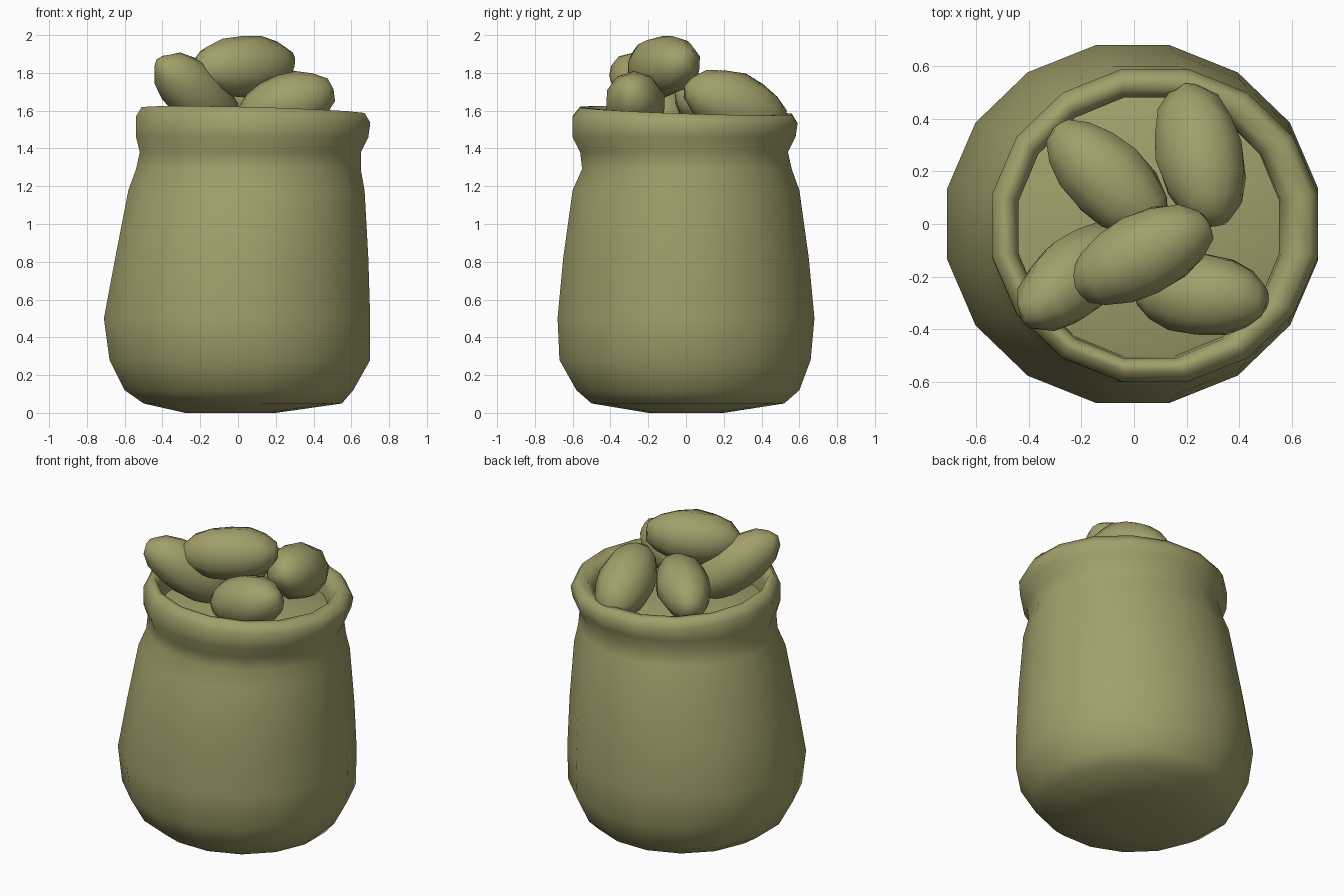
import bpy
import bmesh
import math
import random
from mathutils import Vector

random.seed(4)
SIDES = 16

cube = bpy.data.objects.get("Cube")
if cube:
    bpy.data.objects.remove(cube, do_unlink=True)

# One burlap colour for everything
burlap = bpy.data.materials.new("olive_burlap")
burlap.use_nodes = True
color = (0.36, 0.345, 0.145, 1)
burlap.diffuse_color = color
burlap.node_tree.nodes["Principled BSDF"].inputs["Base Color"].default_value = color


def finish(name, bm):
    """Turn a bmesh into a smooth shaded object."""
    bmesh.ops.recalc_face_normals(bm, faces=bm.faces)
    for face in bm.faces:
        face.smooth = True
    mesh = bpy.data.meshes.new(name)
    bm.to_mesh(mesh)
    bm.free()
    mesh.materials.append(burlap)
    obj = bpy.data.objects.new(name, mesh)
    bpy.context.scene.collection.objects.link(obj)
    return obj


def ring(bm, height, left, right, front, back):
    """Ring of vertices fitted to its extents, with the mouth tipped."""
    verts = []
    tip = 0.025 if height > 1.5 else 0
    for i in range(SIDES):
        angle = math.tau * (i + 0.5) / SIDES
        reach = 1 / math.cos(math.pi / SIDES)
        x = (left + right) / 2 + (right - left) / 2 * reach * math.cos(angle)
        y = (front + back) / 2 + (back - front) / 2 * reach * math.sin(angle)
        lift = tip * math.cos(angle - math.radians(230))
        verts.append(bm.verts.new((x, y, height + lift)))
    return verts


def skin(bm, rings):
    """Bridge consecutive rings with quads."""
    for low, high in zip(rings, rings[1:]):
        for i in range(SIDES):
            j = (i + 1) % SIDES
            bm.faces.new((low[i], low[j], high[j], high[i]))


# Sack: base, bulging body, neck, rolled lip and inner wall
sections = [
    (0, -.28, .2, -.2, .2),
    (.05, -.5, .55, -.5, .52),
    (.12, -.6, .61, -.58, .6),
    (.28, -.68, .7, -.67, .66),
    (.5, -.71, .7, -.68, .68),
    (.82, -.65, .69, -.65, .65),
    (1.18, -.58, .67, -.6, .6),
    (1.29, -.54, .65, -.55, .56),
    (1.38, -.52, .65, -.56, .54),
    (1.46, -.54, .69, -.6, .58),
    (1.55, -.54, .7, -.6, .59),
    (1.6, -.51, .67, -.56, .56),
    (1.6, -.47, .6, -.53, .51),
    (1.54, -.44, .56, -.51, .48),
    (1.4, -.44, .55, -.5, .48),
]
bm = bmesh.new()
rings = [ring(bm, *section) for section in sections]
skin(bm, rings)
bm.faces.new(rings[0])
finish("sack", bm)

# Mounded filling inside the mouth
bm = bmesh.new()
mound = [ring(bm, 1.44, -.46, .57, -.52, .5), ring(bm, 1.5, -.25, .35, -.3, .28)]
skin(bm, mound)
bm.faces.new(mound[-1])
finish("filling", bm)


def potato(name, center, axis, half_length, radius):
    """Blunt, slightly lumpy ellipsoid lying along an axis."""
    bm = bmesh.new()
    bmesh.ops.create_uvsphere(bm, u_segments=10, v_segments=8, radius=1)
    turn = Vector(axis).to_track_quat("Z", "Y")
    for vert in bm.verts:
        point = vert.co * random.uniform(0.98, 1.04)
        vert.co = turn @ Vector((point.x * radius, point.y * radius, point.z * half_length))
        vert.co += Vector(center)
    finish(name, bm)


potato("front_left_potato", (.255, -.27, 1.635), (.95, -.08, .3), .265, .16)
potato("top_potato", (.03, -.12, 1.835), (.88, .43, .07), .29, .163)
potato("front_right_potato", (-.22, -.2, 1.69), (.6, .5, -.55), .3, .155)
potato("back_right_potato", (-.1, .17, 1.65), (.62, -.6, .1), .285, .16)
potato("back_left_potato", (.25, .26, 1.63), (.2, -.9, .33), .285, .17)
